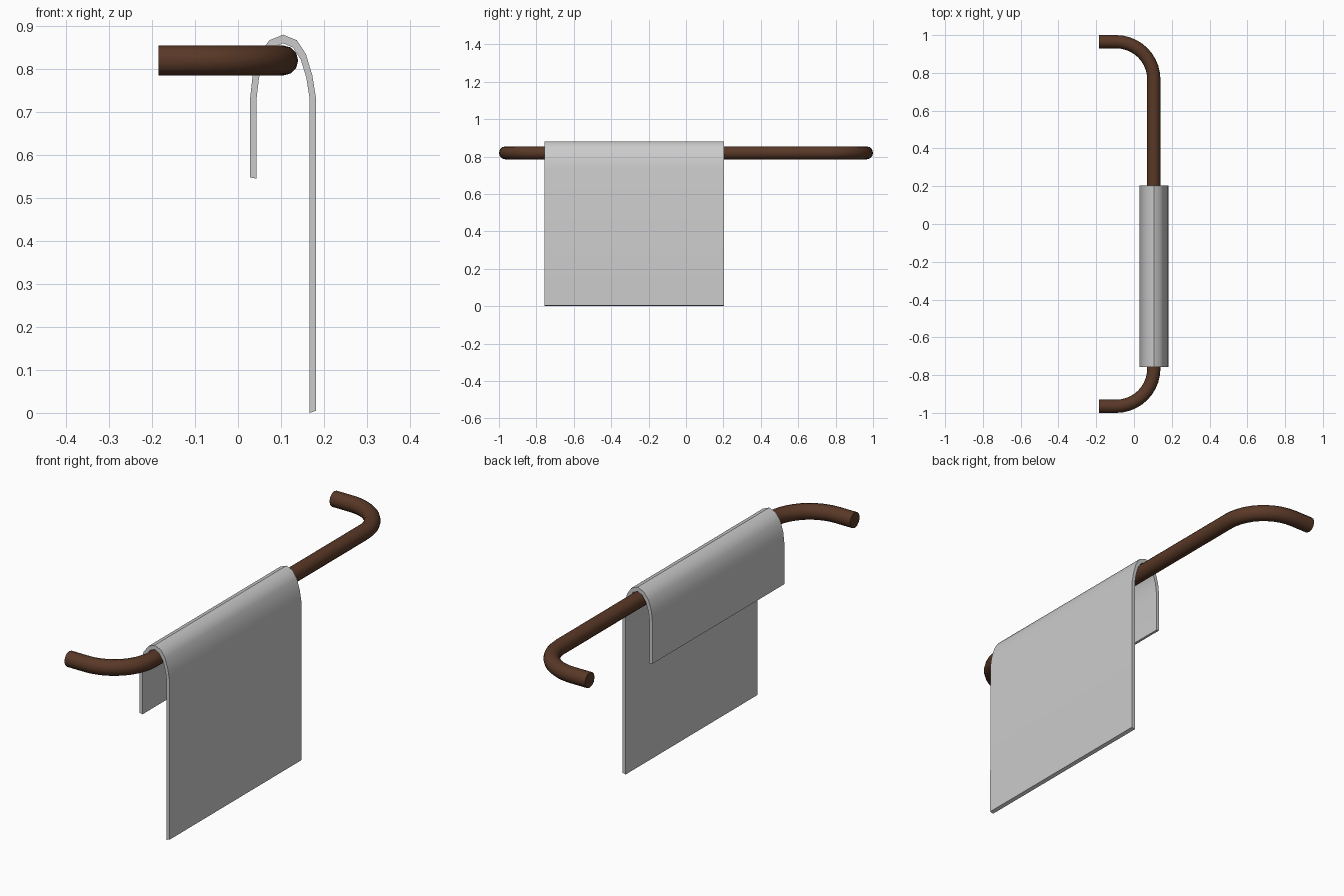
import bpy, bmesh
from math import sin, cos, pi, radians
from mathutils import Vector

if "Cube" in bpy.data.objects:
    bpy.data.objects.remove(bpy.data.objects["Cube"])


def make_object(name, bm, angle):
    bmesh.ops.recalc_face_normals(bm, faces=bm.faces)
    mesh = bpy.data.meshes.new(name)
    bm.to_mesh(mesh)
    bm.free()
    ob = bpy.data.objects.new(name, mesh)
    bpy.context.collection.objects.link(ob)
    bpy.ops.object.select_all(action='DESELECT')
    bpy.context.view_layer.objects.active = ob
    ob.select_set(True)
    bpy.ops.object.shade_smooth_by_angle(angle=radians(angle))
    return ob


def loft(name, rings, angle):
    """Join matching closed rings of points and cap both ends."""
    bm = bmesh.new()
    loops = [[bm.verts.new(p) for p in ring] for ring in rings]
    n = len(loops[0])
    for a, b in zip(loops, loops[1:]):
        for i in range(n):
            j = (i + 1) % n
            bm.faces.new((a[i], a[j], b[j], b[i]))
    bm.faces.new(loops[0])
    bm.faces.new(loops[-1])
    return make_object(name, bm, angle)


# Rail: round tube along a bracket-shaped path, both ends turned to the wall
RADIUS, BEND, RAIL_X, RAIL_Y, RAIL_Z = 0.035, 0.2, 0.105, 0.965, 0.82
SIDES, STEPS = 12, 10
half = [((-0.185, RAIL_Y), pi / 2)]
for k in range(STEPS + 1):
    a = pi / 2 * (1 - k / STEPS)
    half.append(((RAIL_X - BEND + BEND * cos(a), RAIL_Y - BEND + BEND * sin(a)), a))
path = half + [((x, -y), -a) for (x, y), a in reversed(half)]
rings = []
for (x, y), a in path:
    out = Vector((cos(a), sin(a), 0))
    rings.append([Vector((x, y, RAIL_Z)) + RADIUS * (cos(t) * out + sin(t) * Vector((0, 0, 1)))
                  for t in (2 * pi * i / SIDES for i in range(SIDES))])
rail = loft("rail", rings, 40)
wood = bpy.data.materials.new("dark_brown")
wood.diffuse_color = (0.10, 0.04, 0.02, 1)
wood.use_nodes = True
wood.node_tree.nodes["Principled BSDF"].inputs["Base Color"].default_value = wood.diffuse_color
rail.data.materials.append(wood)

# Towel: draped strip, outer profile then inner profile, extruded along the rail
outer = [(0.028, 0.548), (0.028, 0.73), (0.034, 0.785), (0.049, 0.835), (0.073, 0.867),
         (0.105, 0.88), (0.137, 0.867), (0.158, 0.835), (0.173, 0.785), (0.181, 0.735),
         (0.182, 0.005)]
inner = [(0.166, 0.0), (0.166, 0.735), (0.159, 0.78), (0.146, 0.822), (0.128, 0.85),
         (0.105, 0.86), (0.081, 0.85), (0.062, 0.822), (0.049, 0.78), (0.043, 0.73),
         (0.043, 0.545)]
loft("towel", [[(x, y, z) for x, z in outer + inner] for y in (-0.757, 0.203)], 40)
